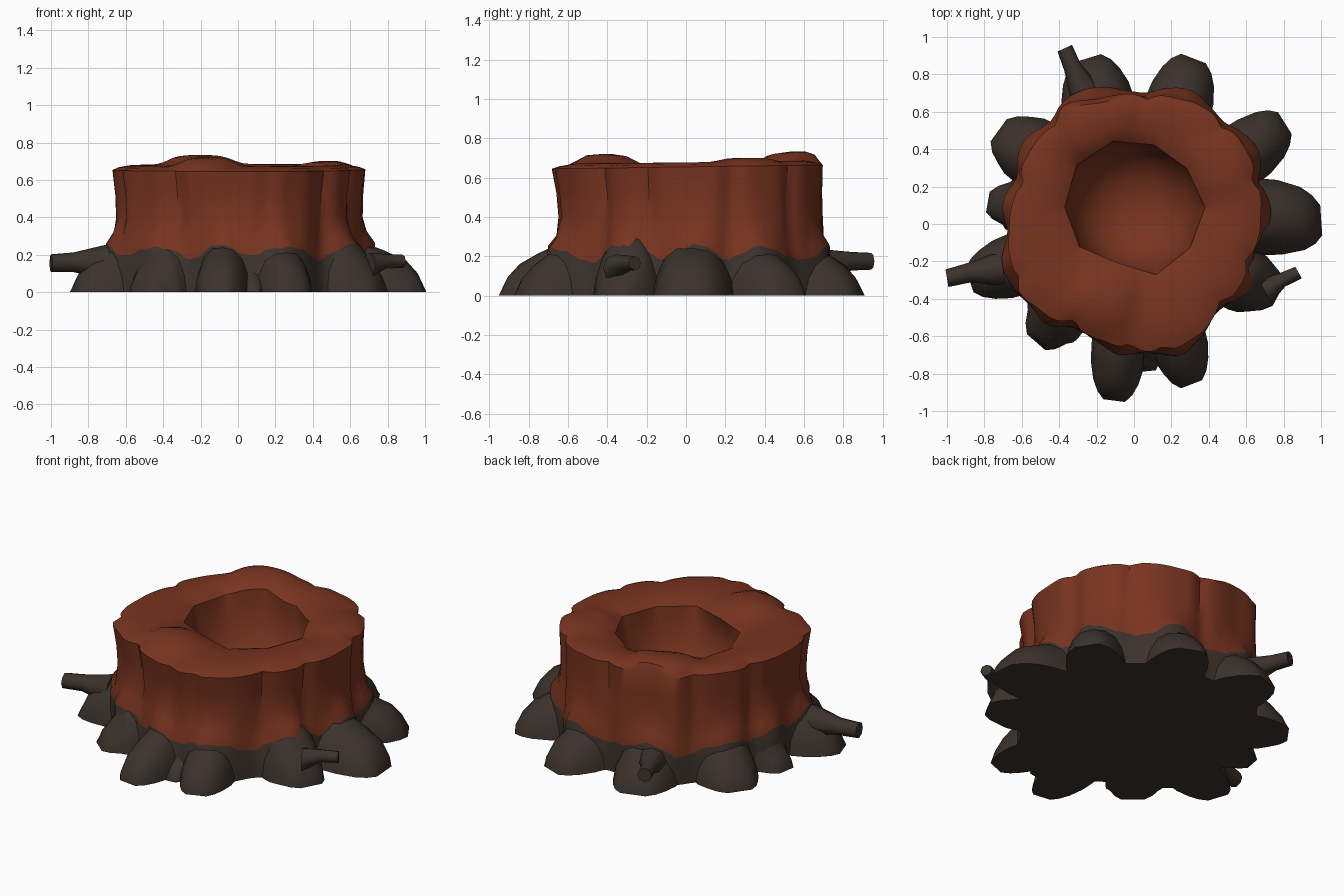
import bpy, bmesh, math
from math import sin, cos, radians, exp, pi
from mathutils import Vector

cube = bpy.data.objects.get("Cube")
if cube:
    bpy.data.objects.remove(cube, do_unlink=True)


def material(name, rgb):
    m = bpy.data.materials.new(name)
    m.use_nodes = True
    m.diffuse_color = (*rgb, 1)
    m.node_tree.nodes["Principled BSDF"].inputs["Base Color"].default_value = (*rgb, 1)
    return m


WOOD = material("red brown wood", (0.19, 0.034, 0.014))
EARTH = material("dark root bark", (0.045, 0.032, 0.025))


def loft(name, rings, mats, dark_rings=0, smooth=40):
    """Skin closed rings of points and cap both ends; the first spans get the second material."""
    bm = bmesh.new()
    rows = [[bm.verts.new(p) for p in ring] for ring in rings]
    n = len(rows[0])
    for k, (a, b) in enumerate(zip(rows, rows[1:])):
        for i in range(n):
            j = (i + 1) % n
            f = bm.faces.new((a[i], a[j], b[j], b[i]))
            f.material_index = 1 if k < dark_rings else 0
    base = bm.faces.new(rows[0])
    base.material_index = 1 if dark_rings else 0
    bm.faces.new(rows[-1])
    bmesh.ops.recalc_face_normals(bm, faces=bm.faces)
    mesh = bpy.data.meshes.new(name)
    bm.to_mesh(mesh)
    bm.free()
    for m in mats:
        mesh.materials.append(m)
    ob = bpy.data.objects.new(name, mesh)
    bpy.context.collection.objects.link(ob)
    bpy.ops.object.select_all(action="DESELECT")
    ob.select_set(True)
    bpy.context.view_layer.objects.active = ob
    bpy.ops.object.shade_smooth_by_angle(angle=radians(smooth))
    return ob


def angle_gap(a, b):
    return abs((a - b + 180) % 360 - 180)


# Roots: direction in degrees, reach, half width, height at the trunk, sideways bend
ROOTS = [
    (4, 1.0, 0.16, 0.28, -.05), (32, 0.97, 0.135, 0.27, .03), (69, 0.94, 0.14, 0.27, .02),
    (107, 0.92, 0.15, 0.28, -.02), (144, 0.88, 0.145, 0.27, .02), (170, 0.79, 0.11, 0.26, .02),
    (199, 0.93, 0.13, 0.28, 0), (229, 0.82, 0.13, 0.26, .02), (263, 0.95, 0.115, 0.27, .01),
    (291, 0.91, 0.12, 0.27, -.02), (332, 0.86, 0.135, 0.32, .03), (276, 0.79, 0.07, 0.18, 0),
]

# Trunk outline radii every 15 degrees, and the bark grooves
OUTLINE = [.68, .70, .72, .73, .73, .71, .70, .70, .74, .69, .68, .66,
           .67, .69, .72, .68, .64, .65, .68, .71, .69, .65, .66, .66]
GROOVES = [20, 48, 84, 128, 160, 205, 238, 268, 283, 318, 342]
HOLE = [.38, .35, .35, .37, .38, .37, .36, .31, .38, .37]
HOLE_Y = 0.09
SEGS = 120
ANGLES = [360 * i / SEGS for i in range(SEGS)]


def outline(a):
    t = a / 15
    i, u = int(t) % len(OUTLINE), t % 1
    u = u * u * (3 - 2 * u)
    return OUTLINE[i] * (1 - u) + OUTLINE[(i + 1) % len(OUTLINE)] * u


def groove(a):
    return sum(exp(-(angle_gap(a, g) / 3.5) ** 2) for g in GROOVES)


def rootness(a):
    return max(exp(-(angle_gap(a, r[0]) / 11) ** 2) * r[3] / 0.27 for r in ROOTS[:-1])


def hole_point(a):
    """Point on the faceted outline of the hollow."""
    step = 360 / len(HOLE)
    i, u = int(a / step), (a / step) % 1
    ends = []
    for k in (i, i + 1):
        t, r = radians(k * step), HOLE[k % len(HOLE)]
        ends.append(Vector((r * cos(t), r * sin(t) + HOLE_Y, 0)))
    return ends[0].lerp(ends[1], u)


def bumps(p):
    """Raised knots on the cut top."""
    z = 0.0
    for x, y, size, h in ((-.16, -.41, .16, .048), (-.2, .53, .19, .05), (.46, .3, .15, .02)):
        z += h * exp(-(((p.x - x) ** 2 + (p.y - y) ** 2) / size ** 2) ** 2)
    return z


def wall_ring(level, scale, depth, flare, lean=0.0):
    """Ring on the trunk side; level maps the angle to a height, lean pushes it to the back."""
    ring = []
    for a in ANGLES:
        t = radians(a)
        r = outline(a) * (scale + lean * sin(t)) - depth * groove(a) + flare * rootness(a)
        ring.append(Vector((r * cos(t), r * sin(t), level(a))))
    return ring


def bark_line(a):
    return 0.175 + 0.075 * rootness(a) + 0.01 * sin(radians(a * 17)) + 0.006 * sin(radians(a * 41))


def tilt(a):
    """The cut edge stands a little higher at the back."""
    return 0.01 * sin(radians(a))


# Trunk: side from ground to rim, top, then the hollow
rings = [
    wall_ring(lambda a: 0.0, 0.99, 0.0, 0.05),
    wall_ring(bark_line, 0.99, 0.01, 0.055, 0.015),
    wall_ring(lambda a: bark_line(a) + 0.06, 0.98, 0.02, 0.02, 0.02),
    wall_ring(lambda a: 0.40, 0.97, 0.025, 0.0, 0.025),
    wall_ring(lambda a: 0.52, 0.975, 0.03, 0.0, 0.015),
    wall_ring(lambda a: 0.655 + tilt(a), 0.995, 0.03, 0.0),
]
rim = rings[-1]
for u, z in ((0.1, 0.668), (0.28, 0.678), (0.5, 0.678), (0.72, 0.672), (0.9, 0.66), (1, 0.645)):
    ring = []
    for a, edge in zip(ANGLES, rim):
        p = edge.lerp(hole_point(a), u)
        p.z = z + bumps(p) + tilt(a) * (1 - u)
        ring.append(p)
    rings.append(ring)
for radius, z, rounding in ((.35, .57, .6), (.335, .48, 1), (.305, .39, 1), (.255, .31, 1),
                            (.18, .25, 1), (.1, .22, 1), (.03, .21, 1)):
    ring = []
    for a in ANGLES:
        t = radians(a)
        circle = Vector((radius * cos(t), radius * sin(t) + HOLE_Y, 0))
        p = hole_point(a).lerp(circle, rounding)
        p.z = z
        ring.append(p)
    rings.append(ring)
loft("trunk", rings, (WOOD, EARTH), dark_rings=1)

# Roots: arched sections running outward and sloping to the ground
ARCH = [(-1.2, 0), (-1.1, .35), (-.86, .7), (-.47, .93), (0, 1), (.47, .93), (.86, .7), (1.1, .35), (1.2, 0)]
for n, (a, reach, width, height, bend) in enumerate(ROOTS):
    out = Vector((cos(radians(a)), sin(radians(a)), 0))
    side = Vector((-out.y, out.x, 0))
    mid = 0.5 * (0.66 + reach - 0.1)
    stations = [(0.45, 1.05, height), (0.66, 1.08, height * .96), (mid, 1.04, height * .8),
                (reach - .1, .88, height * .6), (reach - .04, .68, height * .36), (reach, .42, .01)]
    sections = []
    for d, w, h in stations:
        centre = out * d + side * bend * ((d - 0.45) / (reach - 0.45)) ** 2
        sections.append([centre + side * (s * w * width) + Vector((0, 0, v * h)) for s, v in ARCH])
    loft("root_%d" % (n + 1), sections, (EARTH,), smooth=45)

# Broken twigs growing out of three roots
TWIGS = [
    ((-.70, -.24, .16), (-.88, -.26, .16), (-1.0, -.29, .155), .05),
    ((.70, -.36, .14), (.79, -.30, .165), (.88, -.26, .165), .037),
    ((-.26, .70, .15), (-.33, .84, .175), (-.37, .94, .175), .045),
]
for n, (*path, radius) in enumerate(TWIGS):
    points = [Vector(p) for p in path]
    along = points[2] - points[0]
    along.z = 0
    across = Vector((-along.y, along.x, 0)).normalized()
    sections = []
    for p, k in zip(points, (1.9, 1.05, .95)):
        sections.append([p + (across * cos(t) + Vector((0, 0, sin(t)))) * radius * k
                         for t in (i * pi / 4 for i in range(8))])
    loft("twig_%d" % (n + 1), sections, (EARTH,), smooth=50)
